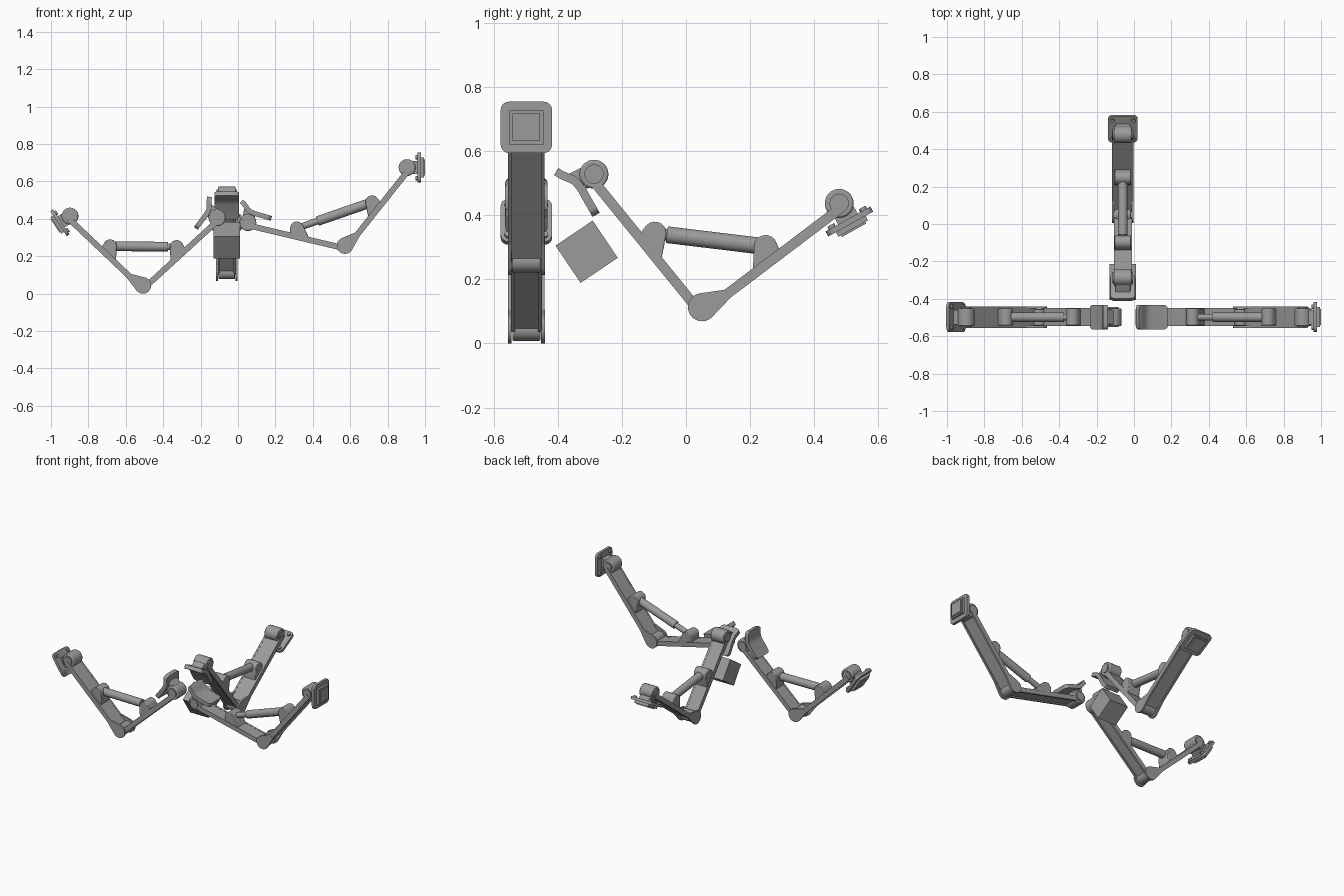
import bpy, bmesh, math
from mathutils import Vector, geometry

if "Cube" in bpy.data.objects:
    bpy.data.objects.remove(bpy.data.objects["Cube"])

grey = bpy.data.materials.new("machine grey")
grey.diffuse_color = (0.33, 0.33, 0.33, 1)
grey.use_nodes = True
grey.node_tree.nodes["Principled BSDF"].inputs["Base Color"].default_value = grey.diffuse_color


def prism(name, pts, frame, h0, h1, round_ids=(), radius=0.02, bevel=0.0):
    """Extrude a 2D outline along the frame's third axis."""
    o, ex, ey, ez = frame
    bm = bmesh.new()
    low, high = [[bm.verts.new(o + ex * p[0] + ey * p[1] + ez * h) for p in pts]
                 for h in (h0, h1)]
    n = len(pts)
    bm.faces.new(low)
    bm.faces.new(high)
    for i in range(n):
        j = (i + 1) % n
        bm.faces.new((low[i], low[j], high[j], high[i]))
    bmesh.ops.recalc_face_normals(bm, faces=bm.faces)
    if round_ids:
        edges = [bm.edges.get((ring[i], ring[(i + 1) % n]))
                 for i in round_ids for ring in (low, high)]
        bmesh.ops.bevel(bm, geom=edges, offset=radius, segments=5,
                        profile=0.5, affect='EDGES')
    me = bpy.data.meshes.new(name)
    bm.to_mesh(me)
    bm.free()
    me.polygons.foreach_set("use_smooth", [True] * len(me.polygons))
    me.set_sharp_from_angle(angle=math.radians(32))
    me.materials.append(grey)
    ob = bpy.data.objects.new(name, me)
    bpy.context.collection.objects.link(ob)
    if bevel:
        mod = ob.modifiers.new("soft edges", 'BEVEL')
        mod.width, mod.segments, mod.limit_method = bevel, 2, 'ANGLE'
    return ob


def disc(r, cx=0, cy=0, n=32):
    return [(cx + r * math.cos(2 * math.pi * i / n),
             cy + r * math.sin(2 * math.pi * i / n)) for i in range(n)]


def rect(x0, x1, y0, y1):
    return [(x0, y0), (x1, y0), (x1, y1), (x0, y1)]


def hull(pts):
    return [pts[i] for i in geometry.convex_hull_2d([Vector(p) for p in pts])]


def rounded_rect(a, r):
    pts = []
    for k, (sx, sy) in enumerate(((1, 1), (-1, 1), (-1, -1), (1, -1))):
        for i in range(6):
            t = math.pi / 2 * (k + i / 5)
            pts.append((sx * (a - r) + r * math.cos(t), sy * (a - r) + r * math.sin(t)))
    return pts


def thick_path(path, t):
    """Outline of a polyline with half thickness t."""
    path = [Vector(p) for p in path]
    left, right = [], []
    for i, p in enumerate(path):
        d = (path[min(i + 1, len(path) - 1)] - path[max(i - 1, 0)]).normalized()
        nrm = Vector((-d.y, d.x)) * t
        left.append(p + nrm)
        right.append(p - nrm)
    return left + right[::-1]


def link(name, frame, length, w):
    """Channel-shaped bar with a piston lug on its inner side."""
    prism(name + "_web", rect(0.02, length, -0.022, 0), frame, -w, w)
    for s in (-1, 1):
        prism(name + "_rail", rect(0.02, length, -0.03, 0.001), frame,
              s * w, s * (w - 0.012))
    prism(name + "_lug", hull(disc(0.036, 0.272, 0.031) + [(0.195, -0.005), (0.30, -0.005)]),
          frame, -0.045, 0.045, bevel=0.004)
    o, ex, ey, ez = frame
    return o + ex * 0.272 + ey * 0.031


def arm(tag, origin, ex, ez, claw, elbow, wrist, jaw_angle, jaw_flip, pad_angle):
    up = Vector((0, 0, 1))

    def at(p):
        return origin + ex * p[0] + up * p[1]

    def direction(deg):
        a = math.radians(deg)
        return ex * math.cos(a) + up * math.sin(a)

    c, e, w = at(claw), at(elbow), at(wrist)
    d1, d2 = (c - e).normalized(), (w - e).normalized()
    in1 = (d2 - d1 * d2.dot(d1)).normalized()
    in2 = (d1 - d2 * d1.dot(d2)).normalized()
    # two links with lugs
    f1, f2 = (e, d1, in1, ez), (e, d2, in2, ez)
    p1 = link(tag + "_lower_link", f1, (c - e).length, 0.048)
    p2 = link(tag + "_upper_link", f2, (w - e).length, 0.057)
    # elbow knuckle and fork ears
    prism(tag + "_elbow_knuckle", disc(0.036), f1, -0.044, 0.044, bevel=0.004)
    for s in (-1, 1):
        prism(tag + "_elbow_ear", hull(disc(0.044) + [(0.09, -0.03), (0.09, 0)]), f2,
              s * 0.046, s * 0.058)
    # piston: thick sleeve and thin rod
    axis = (p1 - p2).normalized()
    span = (p1 - p2).length
    side = axis.cross(ez)
    prism(tag + "_piston_sleeve", disc(0.026, n=24), (p2, side, ez, axis), 0, min(0.31, span))
    prism(tag + "_piston_rod", disc(0.018, n=24), (p2, side, ez, axis), 0.2, span)
    # end hinges
    for name, p in (("claw", c), ("wrist", w)):
        f = (p, ex, up, ez)
        prism(f"{tag}_{name}_hinge", disc(0.045), f, -0.047, 0.047, bevel=0.006)
        prism(f"{tag}_{name}_pin", disc(0.03), f, -0.054, 0.054)
    # curved jaw with bracket
    u, n = direction(jaw_angle), direction(jaw_angle + 90 * jaw_flip)
    jf = (c, u, n, ez)
    path = [(-0.066, -0.098), (-0.05, -0.09), (-0.035, -0.079), (-0.02, -0.067),
            (-0.003, -0.06), (0.02, -0.057), (0.113, -0.058)]
    prism(tag + "_jaw", thick_path(path, 0.013), jf, -0.066, 0.066,
          round_ids=(6, 13), radius=0.025)
    prism(tag + "_jaw_bracket", hull(disc(0.036) + [(-0.04, -0.068), (0.025, -0.052)]),
          jf, -0.04, 0.04, bevel=0.004)
    # end pad: bracket, rounded plate, square block, bolts
    n = direction(pad_angle)
    t = direction(pad_angle + 90)
    prism(tag + "_pad_bracket", hull(disc(0.03) + rect(0.04, 0.06, -0.035, 0.035)),
          (w, n, t, ez), -0.038, 0.038)
    pf = (w, t, ez, n)
    prism(tag + "_pad_plate", rounded_rect(0.08, 0.025), pf, 0.056, 0.074)
    prism(tag + "_pad_block", rect(-0.053, 0.053, -0.053, 0.053), pf, 0.07, 0.09)
    prism(tag + "_pad_face", rect(-0.043, 0.043, -0.043, 0.043), pf, 0.08, 0.096)
    for sx in (-1, 1):
        for sy in (-1, 1):
            prism(tag + "_pad_bolt", disc(0.012, sx * 0.056, sy * 0.056, 12), pf, 0.046, 0.06)


X, Y = Vector((1, 0, 0)), Vector((0, 1, 0))
side_plane, back_plane = Vector((0, -0.498, 0)), Vector((-0.06, 0, 0))
arm("left", side_plane, X, Y, (-0.112, 0.406), (-0.508, 0.044), (-0.898, 0.415), 233.6, 1, 213.5)
arm("right", side_plane, X, Y, (0.053, 0.38), (0.572, 0.257), (0.904, 0.674), -17, -1, 0)
arm("back", back_plane, Y, X, (-0.287, 0.528), (0.05, 0.113), (0.478, 0.437), -60, 1, -61)

# tilted cube under the back arm's jaw
a = math.radians(34)
prism("cube", rect(-0.07, 0.07, -0.07, 0.07),
      (Vector((-0.06, -0.31, 0.286)), Vector((0, math.cos(a), math.sin(a))),
       Vector((0, -math.sin(a), math.cos(a))), X), -0.07, 0.07)
